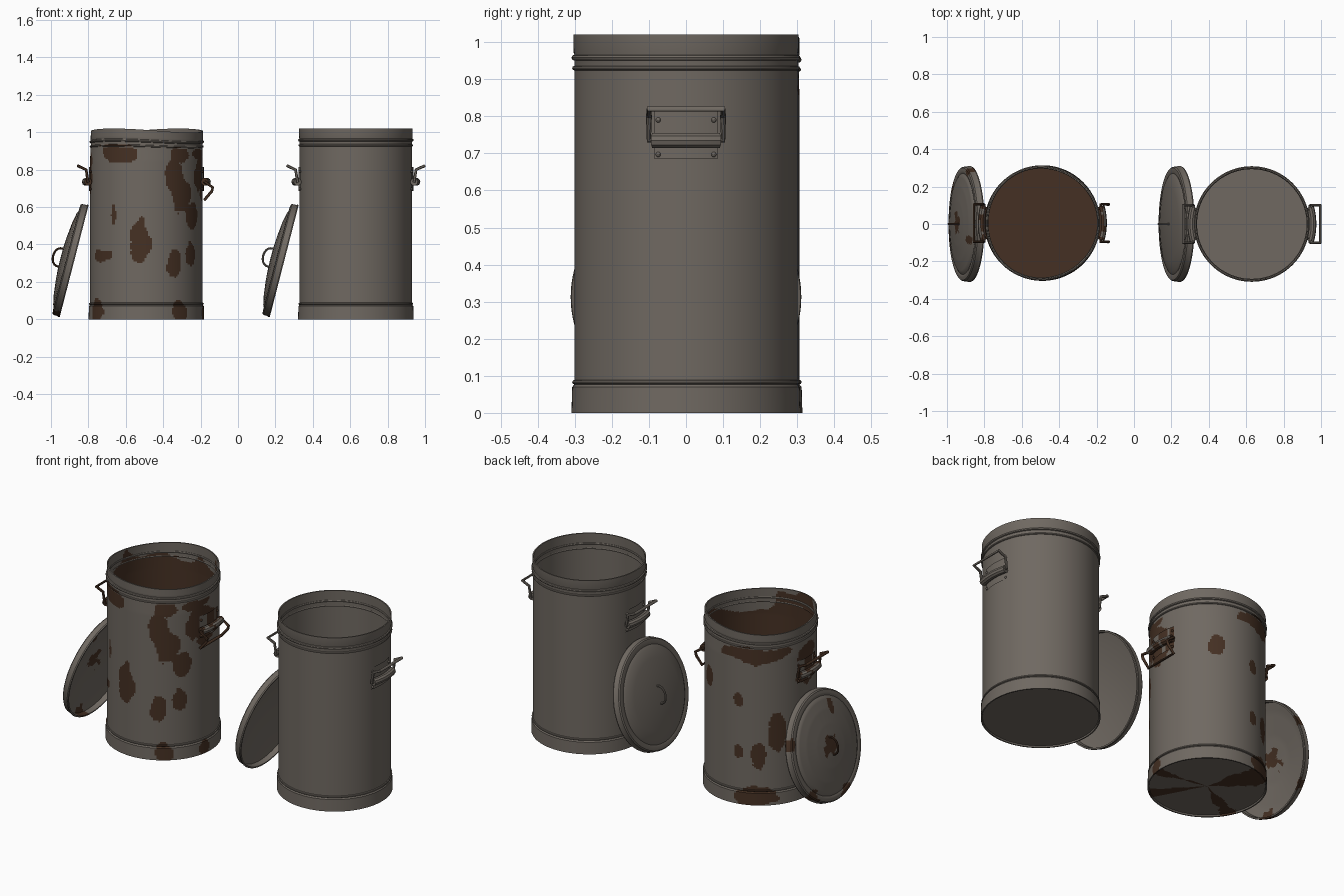
import bpy, bmesh
from math import sin, cos, pi, atan2, hypot, ceil
from mathutils import Vector, Matrix, noise

cube = bpy.data.objects.get("Cube")
if cube:
    bpy.data.objects.remove(cube, do_unlink=True)


def material(name, rgb):
    m = bpy.data.materials.new(name)
    m.use_nodes = True
    m.diffuse_color = (*rgb, 1)
    bsdf = m.node_tree.nodes["Principled BSDF"]
    bsdf.inputs["Base Color"].default_value = (*rgb, 1)
    bsdf.inputs["Roughness"].default_value = 0.7
    return m


STEEL = material("weathered_steel", (0.16, 0.14, 0.12))
RUST = material("brown_rust", (0.06, 0.03, 0.017))


def finish(name, mesh, place, rule=None, warp=None):
    """Link a mesh, place it, paint rust by rule and smooth it."""
    mesh.materials.clear()
    mesh.materials.append(STEEL)
    mesh.materials.append(RUST)
    for p in mesh.polygons:
        p.material_index = int(bool(rule and rule(p.center)))
    if warp:
        for v in mesh.vertices:
            v.co = warp(v.co)
    mesh.transform(place)
    ob = bpy.data.objects.new(name, mesh)
    bpy.context.collection.objects.link(ob)
    bpy.ops.object.select_all(action='DESELECT')
    ob.select_set(True)
    bpy.context.view_layer.objects.active = ob
    bpy.ops.object.shade_smooth_by_angle(angle=0.6)
    return ob


def lathe(name, profile, place, step=9, seg=64, **kw):
    """Revolve (radius, height) points, with long edges cut to the given step."""
    pts = [profile[0]]
    for (r0, z0), (r1, z1) in zip(profile, profile[1:]):
        n = max(1, ceil(hypot(r1 - r0, z1 - z0) / step))
        pts += [(r0 + (r1 - r0) * k / n, z0 + (z1 - z0) * k / n) for k in range(1, n + 1)]
    bm = bmesh.new()
    vs = [bm.verts.new((r, 0, z)) for r, z in pts]
    es = [bm.edges.new(e) for e in zip(vs, vs[1:])]
    bmesh.ops.spin(bm, geom=vs + es, cent=(0, 0, 0), axis=(0, 0, 1),
                   angle=2 * pi, steps=seg, use_merge=True)
    bmesh.ops.remove_doubles(bm, verts=bm.verts, dist=1e-5)
    bmesh.ops.recalc_face_normals(bm, faces=bm.faces)
    mesh = bpy.data.meshes.new(name)
    bm.to_mesh(mesh)
    bm.free()
    return finish(name, mesh, place, **kw)


def tube(name, points, radius, place, closed=False, **kw):
    """Round wire through the points."""
    cu = bpy.data.curves.new(name, 'CURVE')
    cu.dimensions = '3D'
    cu.bevel_depth, cu.bevel_resolution, cu.use_fill_caps = radius, 3, True
    sp = cu.splines.new('POLY')
    sp.points.add(len(points) - 1)
    for p, co in zip(sp.points, points):
        p.co = (*co, 1)
    sp.use_cyclic_u = closed
    tmp = bpy.data.objects.new(name + "_path", cu)
    mesh = bpy.data.meshes.new_from_object(tmp)
    bpy.data.objects.remove(tmp)
    return finish(name, mesh, place, **kw)


# Rust patches on the wall: angle from front, height, half angle, half height
WALL = [(-.55, .89, .5, .05), (.7, .88, .25, .05), (.55, .77, .2, .08), (.7, .66, .22, .1),
        (.95, .56, .16, .07), (-.62, .57, .05, .06), (-.1, .41, .2, .11),
        (-.92, .34, .28, .035), (.5, .3, .13, .08), (.92, .36, .14, .07),
        (-1.05, .04, .2, .06), (.64, .04, .15, .06), (1.4, .04, .12, .05),
        (1.4, .75, .35, .13), (1.2, .89, .4, .03), (3.66, .88, .6, .05), (3.35, .61, .08, .04),
        (4.07, .42, .2, .1), (3.72, .28, .13, .08), (3.35, .3, .09, .04),
        (4.7, .78, .3, .11), (3.66, .04, .4, .06), (2.6, .68, .13, .06)]
LID_SPOTS = [(0, 0, .055), (.2, -.09, .035), (-.22, .2, .04), (-.3, -.08, .045), (.1, .29, .03)]


def wall_rust(c):
    a = atan2(c.x, -c.y)
    limit = 1 + .9 * noise.noise(c * 11) + .35 * noise.noise(c * 35)
    for a0, z0, wa, wz in WALL:
        da = (a - a0 + pi) % (2 * pi) - pi
        if (da / wa) ** 2 + ((c.z - z0) / wz) ** 2 < limit:
            return True
    return False


def inner_rust(c):
    return c.z < .95 + .16 * noise.noise(c * 6)


def lid_rust(c):
    wob = 1 + .8 * noise.noise(c * 25)
    return any(hypot(c.x - x, c.y - y) < r * wob for x, y, r in LID_SPOTS)


def all_rust(c):
    return True


def mostly_rust(c):
    return noise.noise(c * 25) > -.25


def bent_rim(c):
    """Sag and squeeze the upper end a little."""
    t = max(0, (c.z - .85) / .17)
    a = atan2(c.x, -c.y)
    k = 1 - .012 * t * (1 + sin(3 * a))
    return Vector((c.x * k, c.y * k, c.z - .011 * t * (1 + sin(2 * a - .3))))


def bead(r, z, w):
    return [(r + w * cos(k * pi / 4), z + w * sin(k * pi / 4)) for k in range(9)]


def handle(label, place, rusty, drooping):
    rule = mostly_rust if rusty else None
    solid = all_rust if rusty else None
    # curved back plate
    bm = bmesh.new()
    arc = [k * .28 / 6 for k in range(-6, 7)]
    rows = [[bm.verts.new((.307 * cos(a), .307 * sin(a), z)) for a in arc] for z in (.685, .75, .815)]
    for lo, hi in zip(rows, rows[1:]):
        for k in range(len(arc) - 1):
            bm.faces.new((lo[k], lo[k + 1], hi[k + 1], hi[k]))
    bmesh.ops.solidify(bm, geom=bm.faces[:], thickness=.008)
    mesh = bpy.data.meshes.new("plate")
    bm.to_mesh(mesh)
    bm.free()
    finish(label + "_plate", mesh, place, rule)
    # sleeve hugging the wall
    sleeve = [(.324 * cos(a), .324 * sin(a), .735) for a in arc]
    tube(label + "_sleeve", sleeve, .021, place, rule=rule)
    # wire bail
    side = [(.312, .735), (.322, .8), (.366, .82)]
    if drooping:
        side = [(.312, .735), (.355, .705), (.35, .685), (.312, .64)]
    ring = [(x, -.1, z) for x, z in side] + [(x, .1, z) for x, z in reversed(side)]
    tube(label + "_bail", ring, .008, place, closed=True, rule=solid)
    # rivets
    for s in (-1, 1):
        for z in (.697, .79):
            bm = bmesh.new()
            bmesh.ops.create_uvsphere(bm, u_segments=10, v_segments=6, radius=.007)
            bm.transform(Matrix.Translation((.299, .075 * s, z)))
            mesh = bpy.data.meshes.new("rivet")
            bm.to_mesh(mesh)
            bm.free()
            finish(label + "_rivet", mesh, place, solid)


def can(label, x, y, rusty):
    place = Matrix.Translation((x, y, 0))
    seg, step = (192, .009) if rusty else (96, 9)
    kw = dict(seg=seg, step=step, warp=bent_rim if rusty else None)
    rule = wall_rust if rusty else None
    # outer wall with foot band and collar
    lathe(label + "_wall", [(0, .008), (.3, .008), (.302, 0), (.309, 0), (.307, .07),
                            (.301, .077), (.301, .92)], place, rule=rule, **kw)
    lathe(label + "_collar", [(.301, .92), (.301, .965), (.303, .972), (.304, 1.02), (.297, 1.02)],
          place, **kw)
    for z, w in ((.083, .006), (.93, .006), (.958, .008)):
        lathe(label + "_rolled_ring", bead(.301, z, w), place, seg=seg, rule=rule,
              warp=kw["warp"])
    # inside
    lathe(label + "_inside", [(.297, 1.02), (.295, .03), (0, .03)], place,
          rule=inner_rust if rusty else None, **kw)
    # handles
    handle(label + "_left_handle", place, rusty, rusty)
    handle(label + "_right_handle", place @ Matrix.Rotation(pi, 4, 'Z'), rusty, False)


def lid(label, x, y, rusty):
    place = Matrix.Translation((x, y, .311)) @ Matrix.Rotation(-1.318, 4, 'Y')
    rule = lid_rust if rusty else None
    lathe(label + "_dome", [(.301, 0), (.309, 0), (.311, .006), (.307, .012), (.306, .036), (.3, .042),
                            (.28, .044), (.27, .041), (.255, .05), (.2, .061), (.12, .07),
                            (.06, .074), (0, .075)],
          place, step=.009 if rusty else 9, seg=128, rule=rule)
    lathe(label + "_underside", [(.301, 0), (.3, .03), (.25, .042), (.12, .06), (0, .066)],
          place, step=.02 if rusty else 9, seg=128, rule=rule)
    # bent wire grip
    grip = [(.05 * cos(k * pi / 12), 0, .07 + .046 * sin(k * pi / 12) ** .7) for k in range(13)]
    tube(label + "_grip", grip, .006, place, rule=all_rust if rusty else None)


can("rusty_can", -.49, .005, True)
lid("rusty_lid", -.876, 0, True)
can("clean_can", .63, 0, False)
lid("clean_lid", .247, 0, False)
